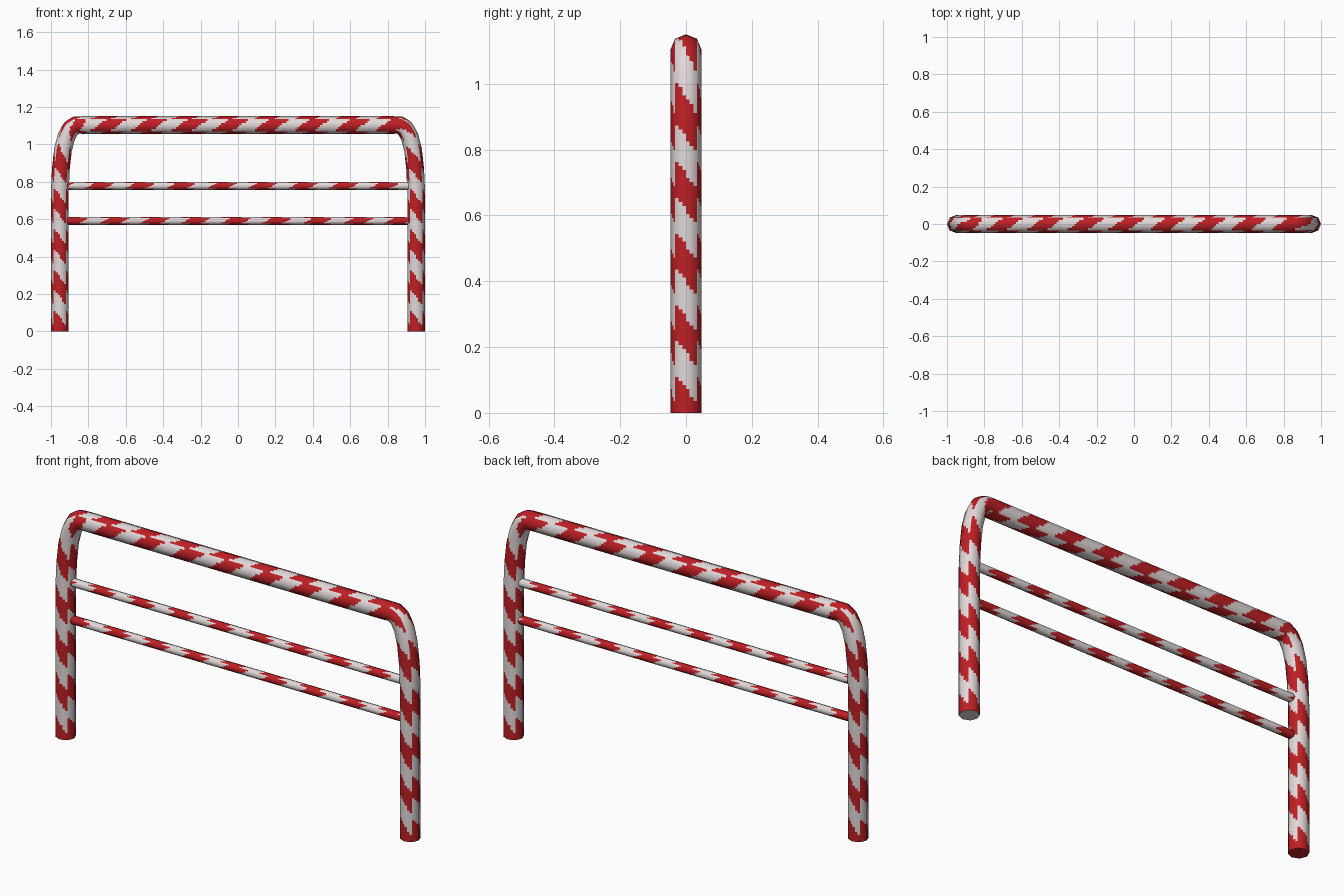
import bpy, math
from mathutils import Vector

if "Cube" in bpy.data.objects:
    bpy.data.objects.remove(bpy.data.objects["Cube"])


def material(name, colour):
    m = bpy.data.materials.new(name)
    m.diffuse_color = (*colour, 1)
    m.use_nodes = True
    m.node_tree.nodes["Principled BSDF"].inputs["Base Color"].default_value = m.diffuse_color
    return m


WHITE = material("warm_white", (0.76, 0.69, 0.69))
RED = material("warning_red", (0.52, 0.014, 0.018))
SUB = 3          # small cells per flat side
STEP = 0.012     # cell length along the tube
PERIOD = 0.2175  # stripe repeat


def is_red(phase, angle, slant):
    # slanted stripe that restarts on each quarter of the tube
    u = ((angle + math.pi / 4) / (math.pi / 2)) % 1 - 0.5
    return abs((phase - slant * u + 0.5) % 1 - 0.5) < 0.25


def striped_tube(name, path, radius, slant):
    """Octagonal tube along path points (x, z, stripe phase) in the y=0 plane."""
    pts = [Vector((x, 0, z)) for x, z, _ in path]
    n_pts = len(pts)
    segs = [(pts[i + 1] - pts[i]).normalized() for i in range(n_pts - 1)]
    tans = [(segs[max(i - 1, 0)] + segs[min(i, n_pts - 2)]).normalized()
            for i in range(n_pts)]
    # straight runs keep an unbent direction
    for i in range(n_pts - 1):
        if (pts[i + 1] - pts[i]).length > 0.4:
            tans[i] = tans[i + 1] = segs[i]
    rings = []
    for i in range(n_pts - 1):
        n = max(1, round((pts[i + 1] - pts[i]).length / STEP))
        for k in range(n + (i == n_pts - 2)):
            f = k / n
            rings.append((pts[i].lerp(pts[i + 1], f),
                          tans[i].lerp(tans[i + 1], f).normalized(),
                          path[i][2] * (1 - f) + path[i + 1][2] * f))
    # octagon profile with cells on each side
    corners = [Vector((math.cos(a * math.pi / 4), math.sin(a * math.pi / 4)))
               for a in range(8)]
    prof = [corners[a].lerp(corners[(a + 1) % 8], k / SUB) * radius
            for a in range(8) for k in range(SUB)]
    m = len(prof)
    verts, normals, faces, mats = [], [], [], []

    def add_ring(p, t, cap=None):
        out = Vector((-t.z, 0, t.x))
        for q in prof:
            off = out * q.x + Vector((0, q.y, 0))
            verts.append(p + off)
            normals.append(cap if cap else off.normalized())

    for p, t, _ in rings:
        add_ring(p, t)
    for i in range(len(rings) - 1):
        phase = (rings[i][2] + rings[i + 1][2]) / 2
        for j in range(m):
            j2 = (j + 1) % m
            faces.append((i * m + j, (i + 1) * m + j, (i + 1) * m + j2, i * m + j2))
            mid = prof[j] + prof[j2]
            mats.append(int(is_red(phase, math.atan2(mid.y, mid.x), slant)))
    # flat end caps: red at the start, white at the end
    for (p, t, _), sign, col in ((rings[0], -1, 1), (rings[-1], 1, 0)):
        base = len(verts)
        add_ring(p, t, t * sign)
        loop = list(range(base, base + m))
        faces.append(loop if sign < 0 else loop[::-1])
        mats.append(col)
    me = bpy.data.meshes.new(name)
    me.from_pydata(verts, [], faces)
    me.materials.append(WHITE)
    me.materials.append(RED)
    for f, c in zip(me.polygons, mats):
        f.material_index = c
        f.use_smooth = True
    me.update()
    me.normals_split_custom_set_from_vertices(normals)
    ob = bpy.data.objects.new(name, me)
    bpy.context.collection.objects.link(ob)
    return ob


# right half of the hoop: bar end, bend, leg foot (mirrored for the left half)
half = [(0.865, 1.103, 4.1), (0.895, 1.083, 4.2), (0.918, 1.04, 4.4),
        (0.936, 0.97, 4.68), (0.947, 0.87, 5.09), (0.9525, 0.75, 5.64),
        (0.9525, 0.0, 9.09)]
left = [(-x, z, -p - 0.0) for x, z, p in reversed(half)]
bar = [(-0.80, 1.103, -0.76 / PERIOD), (0.80, 1.103, 0.84 / PERIOD)]
striped_tube("hoop_frame", left + bar + half, 0.0475, 0.42)

# two thin cross rails
for name, z, first in (("upper_rail", 0.778, 0.13), ("lower_rail", 0.591, -0.01)):
    striped_tube(name, [(-0.94, z, (-0.94 - first) / PERIOD),
                        (0.94, z, (0.94 - first) / PERIOD)], 0.0215, 0.25)
